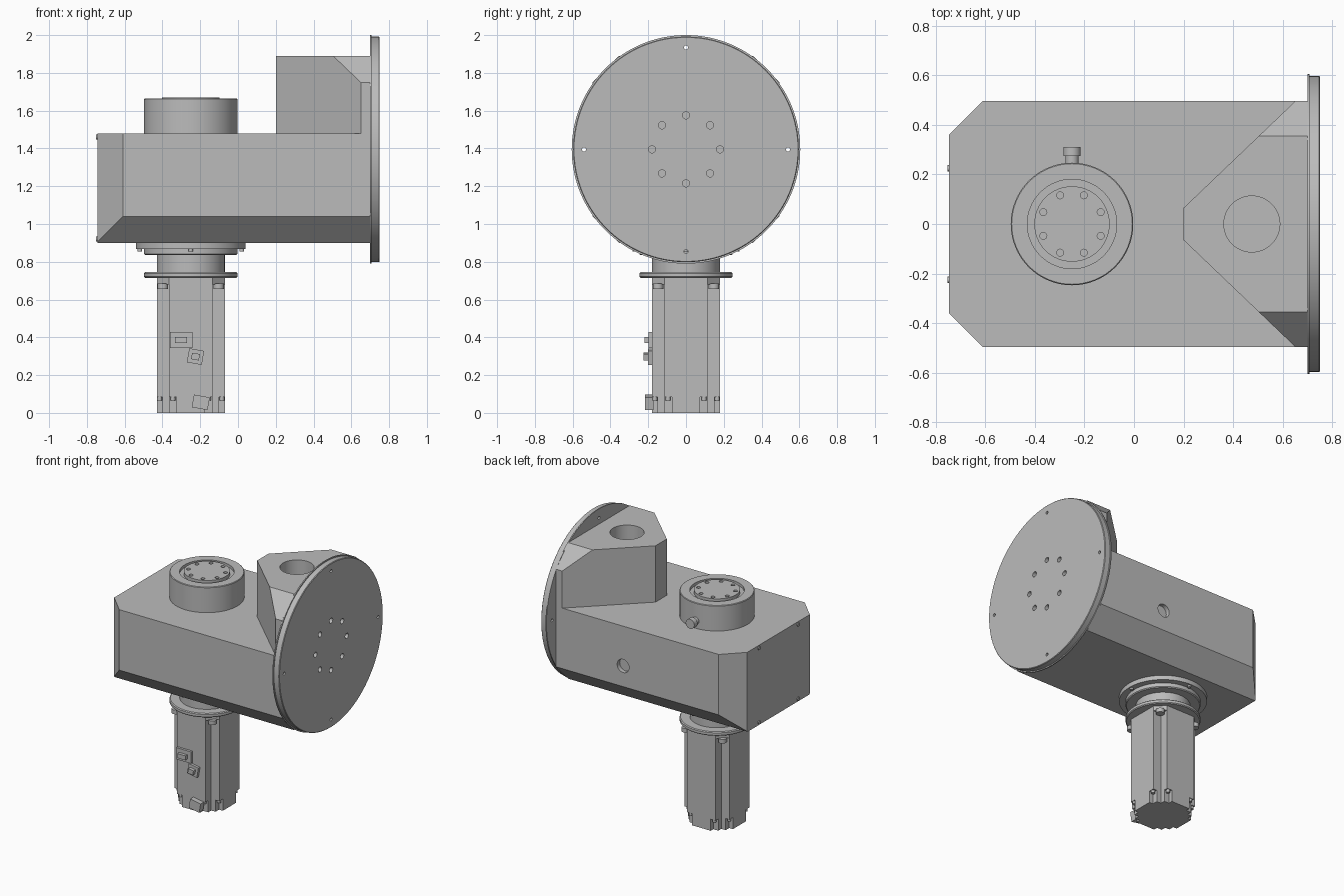
import bpy, bmesh, math
from mathutils import Matrix, Vector

if "Cube" in bpy.data.objects:
    bpy.data.objects.remove(bpy.data.objects["Cube"])

grey = bpy.data.materials.new("machine grey")
grey.use_nodes = True
grey.diffuse_color = (0.5, 0.5, 0.5, 1)
grey.node_tree.nodes["Principled BSDF"].inputs["Base Color"].default_value = (0.5, 0.5, 0.5, 1)

AXIS = -0.25        # x of the drive axis
DISC_Z = 1.395      # height of the faceplate centre
TO_X = Matrix.Rotation(math.pi / 2, 4, 'Y')
TO_Y = Matrix.Rotation(-math.pi / 2, 4, 'X')


def finish(bm, name):
    bmesh.ops.recalc_face_normals(bm, faces=bm.faces)
    mesh = bpy.data.meshes.new(name)
    bm.to_mesh(mesh)
    bm.free()
    mesh.materials.append(grey)
    ob = bpy.data.objects.new(name, mesh)
    bpy.context.collection.objects.link(ob)
    return ob


def activate(ob):
    bpy.ops.object.select_all(action='DESELECT')
    ob.select_set(True)
    bpy.context.view_layer.objects.active = ob


def smooth(ob):
    activate(ob)
    bpy.ops.object.shade_smooth_by_angle(angle=math.radians(30))
    return ob


def add_prism(bm, outline, z0, z1):
    base = bm.faces.new([bm.verts.new((x, y, z0)) for x, y in outline])
    top = bmesh.ops.extrude_face_region(bm, geom=[base])["geom"]
    bmesh.ops.translate(bm, vec=(0, 0, z1 - z0),
                        verts=[v for v in top if isinstance(v, bmesh.types.BMVert)])


def add_rod(bm, pos, r, depth, turn=Matrix(), segs=24):
    bmesh.ops.create_cone(bm, cap_ends=True, segments=segs, radius1=r, radius2=r,
                          depth=depth, matrix=Matrix.Translation(pos) @ turn)


def add_box(bm, pos, size, turn=Matrix()):
    bmesh.ops.create_cube(bm, size=1, matrix=Matrix.Translation(pos) @ turn
                          @ Matrix.Diagonal((*size, 1)))


def slice_off(bm, point, normal):
    geom = bm.verts[:] + bm.edges[:] + bm.faces[:]
    cut = bmesh.ops.bisect_plane(bm, geom=geom, plane_co=point, plane_no=normal, clear_outer=True)
    edges = [e for e in cut["geom_cut"] if isinstance(e, bmesh.types.BMEdge)]
    bmesh.ops.contextual_create(bm, geom=edges)


def lathe(name, profile, matrix, segs=64):
    bm = bmesh.new()
    verts = [bm.verts.new((r, 0, z)) for r, z in profile]
    edges = [bm.edges.new(p) for p in zip(verts, verts[1:])]
    bmesh.ops.spin(bm, geom=verts + edges, cent=(0, 0, 0), axis=(0, 0, 1),
                   angle=math.tau, steps=segs)
    bmesh.ops.remove_doubles(bm, verts=bm.verts, dist=0.0002)
    bm.transform(matrix)
    return finish(bm, name)


def carve(ob, bm):
    cutter = finish(bm, "cutter")
    cutter.hide_render = True
    activate(ob)
    mod = ob.modifiers.new("holes", 'BOOLEAN')
    mod.operation, mod.solver, mod.object = 'DIFFERENCE', 'EXACT', cutter
    bpy.ops.object.modifier_apply(modifier=mod.name)
    bpy.data.objects.remove(cutter)
    return smooth(ob)


def ring(count, r, start=0.0):
    for i in range(count):
        a = start + math.tau * i / count
        yield r * math.cos(a), r * math.sin(a)


def mirrored(half):
    return half + [(x, -y) for x, y in reversed(half)]


# Main housing with clipped corners and chamfered lower edges
bm = bmesh.new()
add_prism(bm, mirrored([(0.70, 0.495), (-0.61, 0.495), (-0.745, 0.36)]), 0.90, 1.48)
for s in (1, -1):
    slice_off(bm, (0, s * 0.495, 1.04), (0, s, -1))
housing = finish(bm, "main_housing")
cut = bmesh.new()
add_rod(cut, (0.16, 0.495, 1.19), 0.048, 0.06, TO_Y, 32)
add_rod(cut, (0.16, 0.44, 1.19), 0.028, 0.11, TO_Y, 32)
carve(housing, cut)

# Wedge-shaped upper housing with a round access hole
bm = bmesh.new()
add_prism(bm, mirrored([(0.70, 0.495), (0.65, 0.495), (0.20, 0.065)]), 1.48, 1.89)
for s in (1, -1):
    slice_off(bm, (0, s * 0.495, 1.75), (0, s, 1))
upper = finish(bm, "upper_housing")
cut = bmesh.new()
add_rod(cut, (0.475, 0, 1.74), 0.113, 0.4, segs=48)
carve(upper, cut)

# Round faceplate with bolt holes
disc = lathe("faceplate", [(0, 0), (0.605, 0), (0.605, 0.008), (0.597, 0.008),
                           (0.597, 0.046), (0.593, 0.05), (0, 0.05)],
             Matrix.Translation((0.70, 0, DISC_Z)) @ TO_X, 128)
cut = bmesh.new()
for y, z in ring(8, 0.18):
    add_rod(cut, (0.75, y, DISC_Z + z), 0.019, 0.08, TO_X)
for y, z in ring(4, 0.54):
    add_rod(cut, (0.725, y, DISC_Z + z), 0.011, 0.2, TO_X, 16)
carve(disc, cut)

# Output turret with a recessed ring and bolt circle
drive = Matrix.Translation((AXIS, 0, 0))
turret = lathe("output_turret", [(0, 1.47), (0.247, 1.47), (0.247, 1.661), (0.243, 1.665),
                                 (0.18, 1.665), (0.18, 1.645), (0.152, 1.645),
                                 (0.152, 1.67), (0, 1.67)], drive)
cut = bmesh.new()
for x, y in ring(8, 0.125, math.pi / 8):
    add_rod(cut, (AXIS + x, y, 1.67), 0.014, 0.07, segs=16)
carve(turret, cut)

# Side plug on the turret
bm = bmesh.new()
add_rod(bm, (AXIS, 0.255, 1.535), 0.027, 0.05, TO_Y)
add_rod(bm, (AXIS, 0.293, 1.535), 0.035, 0.036, TO_Y)
smooth(finish(bm, "turret_plug"))

# End cover screws
bm = bmesh.new()
for y in (-0.225, 0.225):
    for z in (0.92, 1.46):
        add_rod(bm, (-0.745, y, z), 0.013, 0.012, TO_X, 16)
smooth(finish(bm, "end_screws"))

# Stepped adapter between housing and motor
smooth(lathe("motor_adapter", [(0, 0.91), (0.29, 0.91), (0.29, 0.868), (0.247, 0.868),
                               (0.247, 0.841), (0.241, 0.835), (0.18, 0.835), (0.18, 0.745),
                               (0.241, 0.745), (0.247, 0.739), (0.247, 0.721),
                               (0.241, 0.715), (0, 0.715)], drive))
bm = bmesh.new()
for x, y in ring(4, 0.27):
    add_rod(bm, (AXIS + x, y, 0.865), 0.012, 0.02, segs=16)
smooth(finish(bm, "adapter_bolts"))


# Motor body: square section with stepped corners and pockets at the foot
def section(corner):
    pts = []
    for i in range(4):
        turn = Matrix.Rotation(i * math.pi / 2, 2)
        pts += [tuple(turn @ Vector(p) + Vector((AXIS, 0))) for p in corner]
    return pts


H, N, P, D = 0.18, 0.115, 0.075, 0.15
bm = bmesh.new()
add_prism(bm, section([(H, N), (N, H)]), 0.68, 0.72)
add_prism(bm, section([(H, N), (N, N), (N, H)]), 0.085, 0.68)
add_prism(bm, section([(H, P), (D, P), (D, N), (N, N), (N, D), (P, D), (P, H)]), 0, 0.085)
finish(bm, "motor_body")

# Motor corner bolts and foot screws
bm = bmesh.new()
for sx in (-1, 1):
    for sy in (-1, 1):
        add_rod(bm, (AXIS + sx * 0.148, sy * 0.148, 0.67), 0.028, 0.03)
        add_rod(bm, (AXIS + sx * 0.165, sy * 0.095, 0.08), 0.013, 0.03, segs=16)
        add_rod(bm, (AXIS + sx * 0.095, sy * 0.165, 0.08), 0.013, 0.03, segs=16)
smooth(finish(bm, "motor_bolts"))

# Connectors on the motor front
bm = bmesh.new()
add_box(bm, (-0.30, -0.185, 0.387), (0.12, 0.025, 0.085))
add_box(bm, (-0.302, -0.2, 0.385), (0.065, 0.04, 0.032))
tilt = Matrix.Rotation(math.radians(10), 4, 'Y')
add_box(bm, (-0.225, -0.185, 0.298), (0.08, 0.03, 0.075), tilt)
add_box(bm, (-0.225, -0.2, 0.298), (0.042, 0.05, 0.034), tilt)
add_box(bm, (-0.197, -0.195, 0.056), (0.085, 0.045, 0.068), tilt)
finish(bm, "motor_connectors")
